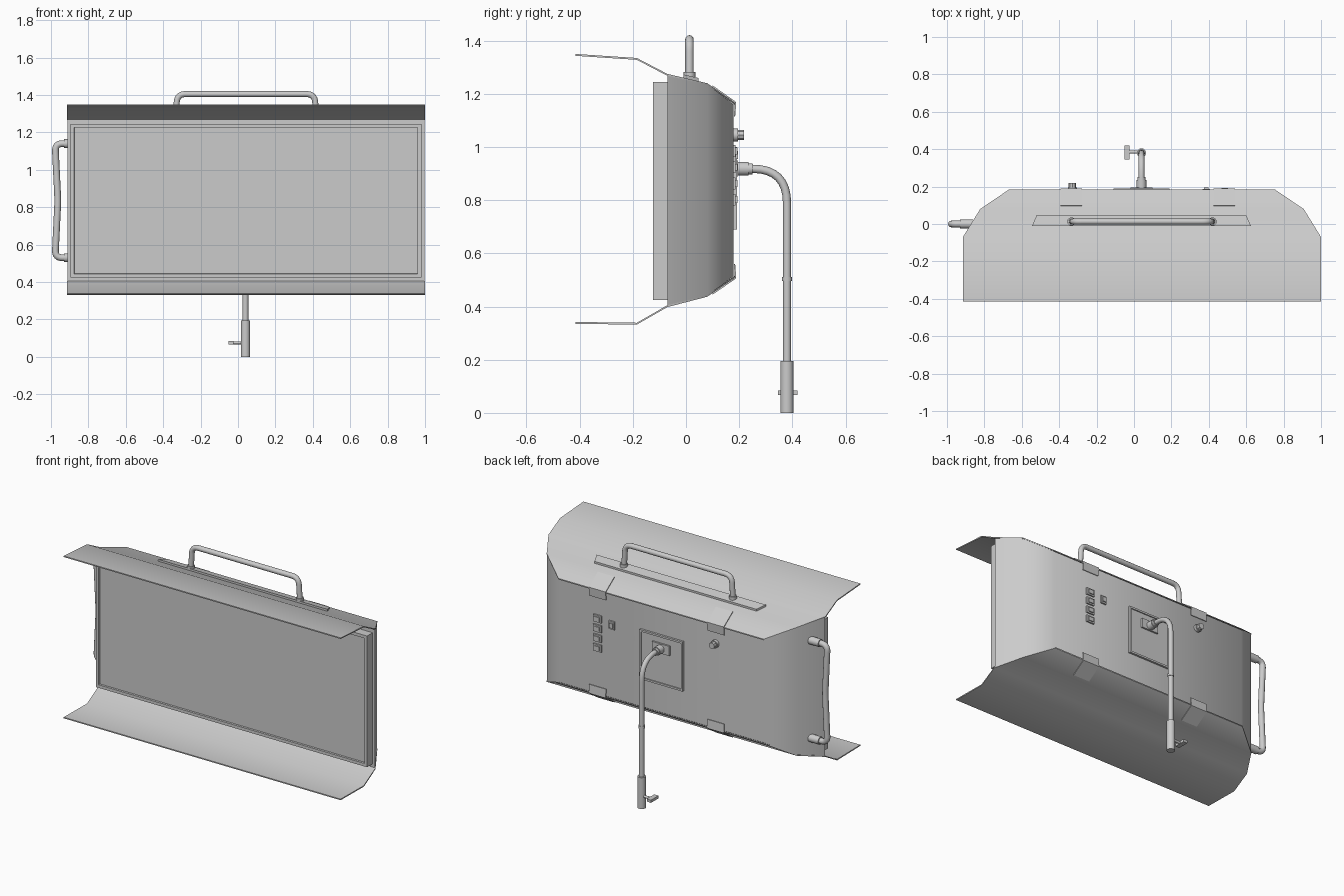
import bpy, bmesh, math
from mathutils import Vector

cube = bpy.data.objects.get("Cube")
if cube:
    bpy.data.objects.remove(cube, do_unlink=True)

grey = bpy.data.materials.new("light_grey")
grey.use_nodes = True
grey.diffuse_color = (0.6, 0.6, 0.6, 1)
grey.node_tree.nodes["Principled BSDF"].inputs["Base Color"].default_value = (0.6, 0.6, 0.6, 1)

CX = 0.0425  # middle of the housing


def add_mesh(name, mesh, angle=40):
    mesh.materials.clear()
    mesh.materials.append(grey)
    mesh.shade_smooth()
    mesh.set_sharp_from_angle(angle=math.radians(angle))
    obj = bpy.data.objects.new(name, mesh)
    bpy.context.collection.objects.link(obj)
    return obj


def from_bmesh(name, bm, angle=40):
    bmesh.ops.recalc_face_normals(bm, faces=bm.faces)
    mesh = bpy.data.meshes.new(name)
    bm.to_mesh(mesh)
    bm.free()
    return add_mesh(name, mesh, angle)


def box(name, x, y, z):
    bm = bmesh.new()
    bmesh.ops.create_cube(bm, size=1)
    for v in bm.verts:
        v.co = [lo + (c + 0.5) * (hi - lo) for c, (lo, hi) in zip(v.co, (x, y, z))]
    return from_bmesh(name, bm, 20)


def rod(name, a, b, r, sides=20):
    a, b = Vector(a), Vector(b)
    bm = bmesh.new()
    bmesh.ops.create_cone(bm, cap_ends=True, segments=sides, radius1=r, radius2=r, depth=(b - a).length)
    turn = Vector((0, 0, 1)).rotation_difference(b - a)
    for v in bm.verts:
        v.co = turn @ v.co + (a + b) / 2
    return from_bmesh(name, bm)


def pipe(name, points, r, bend):
    """Round tube along a path whose inner corners are rounded."""
    pts = [Vector(p) for p in points]
    path = [pts[0]]
    for p, q, s in zip(pts, pts[1:], pts[2:]):
        a = q + (p - q).normalized() * bend
        b = q + (s - q).normalized() * bend
        for i in range(9):
            t = i / 8
            path.append(a * (1 - t) ** 2 + q * 2 * t * (1 - t) + b * t * t)
    path.append(pts[-1])
    curve = bpy.data.curves.new(name, "CURVE")
    curve.dimensions = "3D"
    curve.bevel_depth = r
    curve.bevel_resolution = 4
    curve.use_fill_caps = True
    line = curve.splines.new("POLY")
    line.points.add(len(path) - 1)
    for dot, co in zip(line.points, path):
        dot.co = (*co, 1)
    temp = bpy.data.objects.new(name + "_path", curve)
    mesh = bpy.data.meshes.new_from_object(temp)
    bpy.data.objects.remove(temp)
    return add_mesh(name, mesh)


# Flap sections: y, half width, top z, bottom z
SECTIONS = [(-0.415, 0.9575, 1.35, 0.335), (-0.185, 0.9575, 1.335, 0.332),
            (-0.07, 0.9575, 1.275, 0.398), (0.08, 0.865, 1.24, 0.437),
            (0.185, 0.71, 1.165, 0.51)]


def height(y, column):
    for a, b in zip(SECTIONS, SECTIONS[1:]):
        if y <= b[0]:
            return a[column] + (b[column] - a[column]) * (y - a[0]) / (b[0] - a[0])
    return SECTIONS[-1][column]


# Bent top and bottom flaps
def flap(name, column, thickness):
    bm = bmesh.new()
    rows = []
    for s in SECTIONS:
        rows.append([bm.verts.new((CX + side * s[1], s[0], s[column] + dz))
                     for side, dz in ((-1, 0), (1, 0), (1, thickness), (-1, thickness))])
    for a, b in zip(rows, rows[1:]):
        for i in range(4):
            bm.faces.new((a[i], a[i - 1], b[i - 1], b[i]))
    bm.faces.new(rows[0])
    bm.faces.new(rows[-1])
    from_bmesh(name, bm)


flap("top_flap", 2, -0.007)
flap("bottom_flap", 3, 0.007)

# Housing with chamfered back, closed under the flaps
bm = bmesh.new()
inner = [(s[1] - 0.003, min(s[0], 0.178), s[2] - 0.004, s[3] + 0.004) for s in SECTIONS[2:]]
outline = [(CX - w, y, t, b) for w, y, t, b in inner] + [(CX + w, y, t, b) for w, y, t, b in reversed(inner)]
upper = [bm.verts.new((x, y, t)) for x, y, t, b in outline]
lower = [bm.verts.new((x, y, b)) for x, y, t, b in outline]
for i in range(len(outline)):
    bm.faces.new((upper[i], upper[i - 1], lower[i - 1], lower[i]))
for ring in (upper, lower):
    for i in range(2):
        bm.faces.new((ring[i], ring[i + 1], ring[-2 - i], ring[-1 - i]))
from_bmesh("housing", bm)

# Front panel with a recessed screen
panel = box("front_panel", (-0.895, 0.98), (-0.125, -0.07), (0.425, 1.245))
bm = bmesh.new()
bm.from_mesh(panel.data)
bm.normal_update()
front = [f for f in bm.faces if f.normal.y < -0.9]
bmesh.ops.inset_region(bm, faces=front, thickness=0.027, depth=0)
bmesh.ops.inset_region(bm, faces=front, thickness=0.001, depth=-0.012)
bm.to_mesh(panel.data)
bm.free()
panel.data.shade_flat()

# Top carrying handle on a tilted tapered base
bm = bmesh.new()
base = []
for lift in (-0.002, 0.012):
    base.append([bm.verts.new((x, y, height(y, 2) + lift))
                 for x, y in ((-0.545, -0.01), (0.625, -0.01), (0.60, 0.047), (-0.52, 0.047))])
for i in range(4):
    bm.faces.new((base[0][i], base[0][i - 1], base[1][i - 1], base[1][i]))
for ring in base:
    bm.faces.new(ring)
from_bmesh("top_handle_base", bm, 20)
pipe("top_handle", [(-0.335, 0.013, 1.25), (-0.325, 0.013, 1.405),
                    (0.41, 0.013, 1.405), (0.42, 0.013, 1.25)], 0.016, 0.045)
for name, x in (("right", -0.335), ("left", 0.42)):
    rod("top_handle_foot_" + name, (x, 0.013, 1.25), (x, 0.013, 1.283), 0.022)

# Side grip
pipe("side_handle", [(-0.87, 0, 1.14), (-0.978, 0, 1.14), (-0.963, 0, 0.835),
                     (-0.978, 0, 0.53), (-0.87, 0, 0.53)], 0.018, 0.04)
for name, z in (("upper", 1.14), ("lower", 0.53)):
    rod("side_handle_foot_" + name, (-0.86, 0, z), (-0.93, 0, z), 0.024)

# Clips wrapping the back edges of both flaps
def clip(name, x, column, out):
    bm = bmesh.new()
    edge = SECTIONS[-1][column]
    path = [(0.10, height(0.10, column) + out * 0.006), (0.189, edge + out * 0.004), (0.185, edge - out * 0.05)]
    rows = [[bm.verts.new((x + s * 0.058, y, z)) for s in (-1, 1)] for y, z in path]
    for a, b in zip(rows, rows[1:]):
        bm.faces.new((a[0], a[1], b[1], b[0]))
    bmesh.ops.recalc_face_normals(bm, faces=bm.faces)
    bmesh.ops.solidify(bm, geom=bm.faces[:], thickness=0.005)
    from_bmesh(name, bm, 20)


for side, x in (("left", 0.482), ("right", -0.335)):
    clip("top_clip_" + side, x, 2, 1)
    clip("bottom_clip_" + side, x, 3, -1)

# Rear switches and knob
for i in range(4):
    z = 0.985 - 0.061 * i
    box(f"switch_frame_{i}", (0.457, 0.512), (0.17, 0.187), (z - 0.022, z + 0.022))
    box(f"switch_key_{i}", (0.467, 0.502), (0.18, 0.193), (z - 0.013, z + 0.013))
box("power_switch", (0.365, 0.405), (0.17, 0.188), (0.945, 0.995))
box("power_switch_key", (0.373, 0.397), (0.18, 0.195), (0.955, 0.985))
rod("knob_base", (-0.33, 0.17, 1.045), (-0.33, 0.195, 1.045), 0.024)
rod("knob", (-0.33, 0.19, 1.045), (-0.33, 0.218, 1.045), 0.019, 8)

# Rear mounting plate, raised rim and bracket
box("mount_plate", (-0.11, 0.19), (0.17, 0.184), (0.69, 1.0))
for side, x in (("right", -0.11), ("left", 0.178)):
    box("mount_rim_" + side, (x, x + 0.012), (0.175, 0.191), (0.69, 1.0))
for side, z in (("bottom", 0.69), ("top", 0.988)):
    box("mount_rim_" + side, (-0.11, 0.19), (0.175, 0.191), (z, z + 0.012))
box("mount_bracket", (-0.02, 0.10), (0.18, 0.195), (0.89, 0.95))

# Bent support arm and socket
rod("arm_joint", (0.04, 0.185, 0.918), (0.04, 0.235, 0.918), 0.026)
rod("arm_collar", (0.04, 0.23, 0.918), (0.04, 0.25, 0.918), 0.021)
pipe("support_arm", [(0.04, 0.22, 0.918), (0.04, 0.38, 0.918), (0.04, 0.38, 0.15)], 0.0155, 0.13)
rod("arm_ring", (0.04, 0.38, 0.497), (0.04, 0.38, 0.512), 0.019)
rod("arm_socket", (0.04, 0.38, 0), (0.04, 0.38, 0.195), 0.0245)

# Locking screw with wing grip
rod("lock_screw", (0.04, 0.385, 0.075), (-0.03, 0.385, 0.075), 0.008, 12)
box("lock_grip", (-0.052, -0.023), (0.346, 0.42), (0.067, 0.084))
